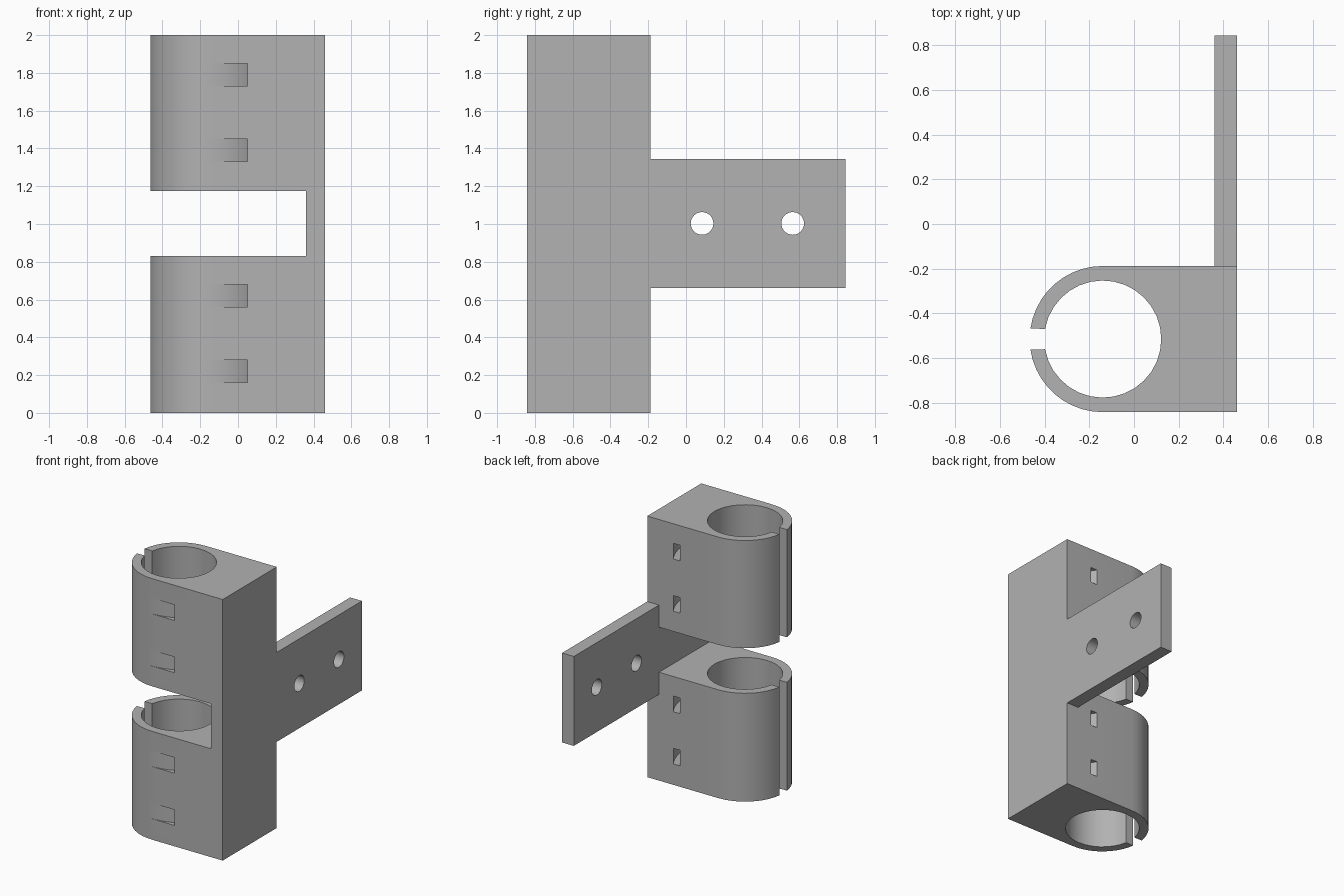
import bpy
import bmesh
from math import cos, sin, radians
from mathutils import Matrix

cube = bpy.data.objects.get("Cube")
if cube:
    bpy.data.objects.remove(cube, do_unlink=True)

grey = bpy.data.materials.new("plain grey")
grey.use_nodes = True
grey.diffuse_color = (0.445, 0.445, 0.445, 1)
grey.node_tree.nodes["Principled BSDF"].inputs["Base Color"].default_value = grey.diffuse_color


def arc(cx, cy, r, start, end, steps):
    angles = [radians(start + (end - start) * i / steps) for i in range(steps + 1)]
    return [(cx + r * cos(a), cy + r * sin(a)) for a in angles]


def add_object(name, bm):
    bmesh.ops.recalc_face_normals(bm, faces=bm.faces)
    mesh = bpy.data.meshes.new(name)
    bm.to_mesh(mesh)
    bm.free()
    mesh.materials.append(grey)
    obj = bpy.data.objects.new(name, mesh)
    bpy.context.collection.objects.link(obj)
    return obj


def prism(name, outline, low, high):
    bm = bmesh.new()
    face = bm.faces.new([bm.verts.new((x, y, low)) for x, y in outline])
    grown = bmesh.ops.extrude_face_region(bm, geom=[face])
    verts = [v for v in grown["geom"] if isinstance(v, bmesh.types.BMVert)]
    bmesh.ops.translate(bm, verts=verts, vec=(0, 0, high - low))
    return add_object(name, bm)


def box(name, x0, x1, y0, y1, z0, z1):
    return prism(name, [(x0, y0), (x1, y0), (x1, y1), (x0, y1)], z0, z1)


def ring(name, cx, cy, inner, outer, low, high, sides=64):
    # Closed rectangular band around a vertical axis
    bm = bmesh.new()
    loops = []
    for r, z in ((inner, low), (outer, low), (outer, high), (inner, high)):
        loops.append([bm.verts.new((x, y, z))
                      for x, y in arc(cx, cy, r, 0, 360, sides)[:-1]])
    for k in range(4):
        a, b = loops[k], loops[(k + 1) % 4]
        for i in range(sides):
            j = (i + 1) % sides
            bm.faces.new((a[i], a[j], b[j], b[i]))
    return add_object(name, bm)


def combine(target, tool, operation):
    tool.hide_render = True
    mod = target.modifiers.new(operation.lower(), "BOOLEAN")
    mod.operation = operation
    mod.solver = "EXACT"
    mod.object = tool
    bpy.context.view_layer.objects.active = target
    bpy.ops.object.modifier_apply(modifier=mod.name)
    bpy.data.objects.remove(tool, do_unlink=True)


# Clamp body: block rounded around an open bore, extruded upright
CX, CY, OUTER, BORE = -0.14, -0.515, 0.327, 0.262
RIGHT, FRONT, BACK = 0.46, CY - OUTER, CY + OUTER
outline = [(RIGHT, FRONT), (RIGHT, BACK)]
outline += arc(CX, CY, OUTER, 90, 171.7, 10)
outline += arc(CX, CY, BORE, 170, -170, 30)
outline += arc(CX, CY, OUTER, 188.3, 270, 10)
bracket = prism("clamp_bracket", outline, 0, 2)

# Gap between the upper and lower clamps
combine(bracket, box("clamp_gap", -0.7, 0.36, -1, 0, 0.83, 1.175), "DIFFERENCE")

# Curved strap channels wrapping behind the bore
for z in (0.16, 0.56, 1.33, 1.73):
    channel = ring("strap_channel", -0.147, -0.431, 0.41, 0.457, z, z + 0.12)
    combine(bracket, channel, "DIFFERENCE")

# Mounting plate, flush with the side of the body
plate = box("mounting_plate", 0.36, RIGHT, BACK - 0.05, 0.844, 0.66, 1.345)
combine(bracket, plate, "UNION")

# Screw holes through the plate
for y in (0.085, 0.565):
    bm = bmesh.new()
    bmesh.ops.create_cone(bm, cap_ends=True, segments=32, radius1=0.06, radius2=0.06, depth=0.4)
    bm.transform(Matrix.Translation((0.41, y, 1.003)) @ Matrix.Rotation(radians(90), 4, "Y"))
    combine(bracket, add_object("screw_hole", bm), "DIFFERENCE")

bpy.ops.object.select_all(action="DESELECT")
bracket.select_set(True)
bpy.context.view_layer.objects.active = bracket
bpy.ops.object.shade_smooth_by_angle(angle=radians(30))
